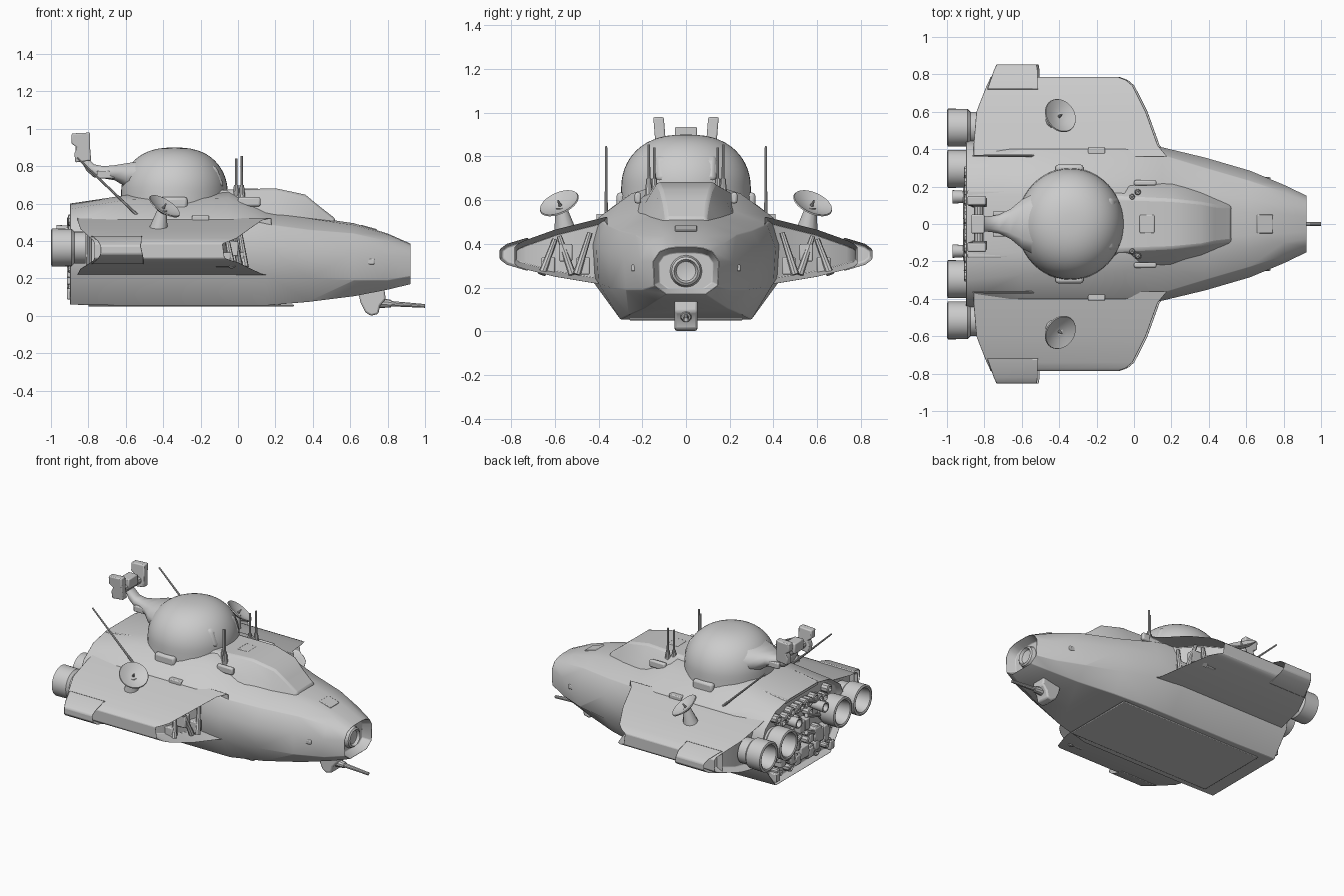
import bpy, bmesh, math, random
from mathutils import Vector, Matrix

if "Cube" in bpy.data.objects:
    bpy.data.objects.remove(bpy.data.objects["Cube"])

random.seed(4)


def finish(name, bm, mirror=False, bevel=0, angle=35):
    bmesh.ops.remove_doubles(bm, verts=bm.verts, dist=1e-5)
    bmesh.ops.recalc_face_normals(bm, faces=bm.faces)
    me = bpy.data.meshes.new(name)
    bm.to_mesh(me)
    bm.free()
    me.shade_smooth()
    me.set_sharp_from_angle(angle=math.radians(angle))
    ob = bpy.data.objects.new(name, me)
    bpy.context.collection.objects.link(ob)
    if bevel:
        b = ob.modifiers.new("bevel", 'BEVEL')
        b.width, b.segments, b.limit_method = bevel, 2, 'ANGLE'
        b.angle_limit = math.radians(35)
    if mirror:
        m = ob.modifiers.new("mirror", 'MIRROR')
        m.use_axis = (False, True, False)
    return ob


def loft(rings):
    bm = bmesh.new()
    vs = [[bm.verts.new(p) for p in r] for r in rings]
    n = len(vs[0])
    for a, b in zip(vs, vs[1:]):
        for i in range(n):
            j = (i + 1) % n
            bm.faces.new((a[i], a[j], b[j], b[i]))
    bm.faces.new(vs[0])
    bm.faces.new(vs[-1])
    bmesh.ops.recalc_face_normals(bm, faces=bm.faces)
    return bm


def sym(x, half):
    # closed ring from a half cross-section of (y, z)
    return [(x, y, z) for y, z in half] + [(x, -y, z) for y, z in reversed(half)]


def recess(bm, faces, thick, dx):
    # open up a group of faces with a rim and a sunken floor
    bmesh.ops.inset_region(bm, faces=faces, thickness=thick, use_even_offset=True)
    bmesh.ops.translate(bm, verts=list({v for f in faces for v in f.verts}), vec=(dx, 0, 0))


def lathe(name, prof, loc, axis, mirror=False, seg=32):
    # profile of (radius, height) turned about an axis
    bm = bmesh.new()
    rot = Vector((0, 0, 1)).rotation_difference(Vector(axis)).to_matrix()
    rows = []
    for r, h in prof:
        pts = [Vector((r * math.cos(2 * math.pi * i / seg), r * math.sin(2 * math.pi * i / seg), h)) for i in range(seg)]
        rows.append([bm.verts.new(rot @ p + Vector(loc)) for p in pts])
    for a, b in zip(rows, rows[1:]):
        for i in range(seg):
            j = (i + 1) % seg
            bm.faces.new((a[i], a[j], b[j], b[i]))
    bmesh.ops.dissolve_degenerate(bm, dist=1e-6, edges=bm.edges)
    return finish(name, bm, mirror)


def rod(name, a, b, r1, r2, mirror=False, seg=10):
    d = Vector(b) - Vector(a)
    return lathe(name, [(0, 0), (r1, 0), (r2, d.length), (0, d.length)], a, d, mirror, seg)


def box(name, loc, size, mirror=False, bevel=0.006, tilt=0):
    bm = bmesh.new()
    bmesh.ops.create_cube(bm, size=1, matrix=Matrix.Translation(loc) @ Matrix.Rotation(tilt, 4, 'Y') @ Matrix.Diagonal((*size, 1)))
    return finish(name, bm, mirror, bevel)


# main hull, tail to nose
hull = [
    (-.90, [(.30, .06), (.42, .22), (.45, .40), (.41, .49), (.30, .57), (.15, .60)]),
    (-.60, [(.30, .055), (.42, .22), (.44, .41), (.40, .52), (.27, .62), (.15, .645)]),
    (-.05, [(.30, .055), (.42, .22), (.43, .40), (.40, .52), (.25, .63), (.14, .665)]),
    (.15, [(.30, .055), (.40, .22), (.41, .38), (.37, .49), (.22, .55), (.12, .57)]),
    (.38, [(.26, .075), (.345, .20), (.355, .36), (.30, .46), (.17, .52), (.08, .53)]),
    (.62, [(.19, .105), (.275, .19), (.285, .34), (.23, .44), (.13, .485), (.06, .495)]),
    (.80, [(.135, .14), (.20, .19), (.21, .32), (.17, .40), (.10, .435), (.05, .44)]),
    (.925, [(.09, .17), (.145, .21), (.15, .32), (.12, .365), (.08, .38), (.04, .385)]),
]
bm = loft([sym(x, h) for x, h in hull])
bm.faces.ensure_lookup_table()
tail, nose = bm.faces[-2], bm.faces[-1]
recess(bm, [nose], .025, -.06)
recess(bm, [tail], .02, .04)
finish("hull", bm, bevel=.004, angle=45)

# nose sensor
lathe("nose_sensor", [(.075, 0), (.066, .03), (.055, .038), (.045, .02), (0, .01)], (.86, 0, .275), (1, 0, 0), seg=16)
box("nose_hatch", (.70, 0, .470), (.09, .10, .01), tilt=.27)

# cockpit hump
hump = [(-.12, [(.25, .55), (.23, .62), (.14, .672)]), (.20, [(.24, .50), (.185, .59), (.13, .682)]),
        (.36, [(.19, .47), (.15, .56), (.115, .648)]), (.43, [(.16, .46), (.13, .53), (.10, .59)]),
        (.52, [(.12, .44), (.105, .49), (.09, .52)])]
finish("cockpit", loft([sym(x, h) for x, h in hump]), bevel=.012, angle=45)


# wings with open intakes front and rear: y, front x, rear x, bottom z, top z
def wing(name, rows, rim, front_depth, rear_depth):
    bm = loft([[(xf, y, zb), (xf - .01, y, zt), (xr, y, zt), (xr, y, zb)] for y, xf, xr, zb, zt in rows])
    bm.faces.ensure_lookup_table()
    n = len(rows) - 1
    front = [bm.faces[i * 4] for i in range(n)]
    rear = [bm.faces[i * 4 + 2] for i in range(n)]
    recess(bm, front, rim, -front_depth)
    recess(bm, rear, rim, rear_depth)
    finish(name, bm, True, .008)


wing("wing", [(.36, .19, -.86, .215, .525), (.42, .14, -.86, .22, .51), (.60, .075, -.845, .25, .465),
              (.74, .005, -.79, .285, .415), (.77, -.03, -.775, .295, .40), (.785, -.07, -.77, .31, .385)], .025, .14, .05)
wing("wing_tip", [(.72, -.50, -.79, .275, .43), (.82, -.50, -.755, .305, .40), (.853, -.505, -.74, .33, .375)], .012, .1, .1)

# struts inside the intakes
for i, (y, x) in enumerate([(.47, .04), (.55, .01), (.63, -.03)]):
    s = .03 if i % 2 else -.03
    rod(f"intake_strut_{i}", (x, y - s, .26), (x - .03, y + s, .45 - i * .015), .018, .012, True, 8)
    box(f"intake_block_{i}", (x - .05, y, .33 + s), (.08, .06, .08), True)

# engines
for n, y in (("outer", .515), ("inner", .295)):
    lathe(f"{n}_engine", [(.085, .0), (.085, .06), (.10, .075), (.102, .18), (.09, .185), (.08, .18), (.068, .07), (.03, .06), (0, .09)],
          (-.815, y, .365), (-1, 0, 0), True)

# tail machinery
for i in range(34):
    y, z = random.uniform(.0, .31), random.uniform(.11, .53)
    if (y - .295) ** 2 + (z - .365) ** 2 < .0125:
        continue
    r = random.uniform(.018, .035)
    if i % 3:
        lathe(f"tail_pipe_{i}", [(r, 0), (r, .05), (r * .6, .055), (r * .5, .03), (0, .03)], (-.855, y, z), (-1, 0, 0), True, 10)
    else:
        box(f"tail_block_{i}", (-.885, y, z), (.06, r * 2, r * 2.6), True)
for i, z in enumerate((.18, .30, .42, .52)):
    rod(f"tail_duct_{i}", (-.90, .03, z), (-.90, .17, z - .05), .014, .014, True)
lathe("small_thruster", [(.03, 0), (.036, .1), (.026, .1), (.02, .04), (0, .04)], (-.87, .145, .45), (-1, 0, 0), True, 16)
box("tail_deck", (-.78, 0, .60), (.22, .36, .03), tilt=-.13)

# dome turret
arc = [(.285 * math.cos(t * math.pi / 28) ** .8, .66 + .24 * math.sin(t * math.pi / 28)) for t in range(14)]
dome = lathe("dome", [(.29, .53), (.288, .60)] + arc + [(0, .90)], (-.34, 0, 0), (0, 0, 1), seg=48)
dome.scale.y = 1.04
finish("dome_window", loft([[(-.16, y, .68), (-.072, y, .69), (-.115, y, .80), (-.20, y, .82)] for y in (-.14, .14)]), bevel=.02)
box("dome_foot", (-.345, .295, .60), (.15, .045, .07), True, .015)

# dome tail boom
boom = [(-.50, .18, .65, .83), (-.60, .13, .69, .815), (-.66, .08, .725, .805), (-.72, .05, .735, .80), (-.77, .042, .74, .81),
        (-.81, .04, .775, .85), (-.84, .035, .83, .88)]
finish("tail_boom", loft([sym(x, [(w * .6, a), (w, a * .7 + b * .3), (w, a * .3 + b * .7), (w * .6, b)]) for x, w, a, b in boom]), angle=60)
box("boom_bracket", (-.70, .055, .755), (.11, .025, .04), True)

# twin head at the end of the boom
rod("head_crossbar", (-.83, -.13, .87), (-.83, .13, .87), .025, .025)
box("head_block", (-.835, 0, .90), (.07, .10, .07))
head = [(-.89, .975), (-.79, .98), (-.79, .89), (-.785, .83), (-.87, .82), (-.875, .87), (-.86, .90), (-.89, .92)]
finish("head_prong", loft([[(x, y + (z - .86) * .08, z) for x, z in head] for y in (.092, .14)]), True, .007)

# long whip aerials
rod("whip_aerial", (-.53, .365, .53), (-.86, .365, .845), .008, .005, True)
box("whip_base", (-.56, .365, .525), (.07, .025, .03), True)

# dishes
axis = Vector((.5, .36, .79)).normalized()
c = Vector((-.40, .575, .575))
lathe("dish", [(0, -.02), (.05, -.010), (.095, .012), (.092, .018), (.05, .0), (0, -.008)], c, axis, True)
rod("dish_feed", c, c + axis * .03, .008, .004, True)
rod("dish_stand", (-.43, .55, .44), c - axis * .01, .055, .025, True, 12)

# twin masts behind the cockpit
for n, x, y, z in (("rear", -.01, .145, .84), ("front", .02, .17, .855)):
    rod(f"{n}_mast", (x, y, .60), (x, y, z), .008, .006, True)
    rod(f"{n}_mast_foot", (x, y, .60), (x, y, .70), .022, .012, True)

# deck and hull fittings
box("deck_vent", (.06, .22, .61), (.12, .03, .05), True, .01)
box("deck_hatch", (.07, 0, .674), (.08, .10, .014))
box("wing_root_block", (-.20, .385, .52), (.09, .05, .035), True)
box("keel_plate", (-.25, 0, .055), (1.1, .52, .010))
box("side_latch", (.70, .24, .29), (.06, .02, .03), True)

# chin gun
chin = [(.64, .14), (.655, .07), (.68, .02), (.71, .0), (.75, .01), (.76, .055), (.79, .09), (.78, .16)]
finish("chin_turret", loft([[(x, y, z) for x, z in chin] for y in (-.052, .052)]), bevel=.01)
rod("chin_barrel", (.74, 0, .07), (1.0, 0, .053), .016, .010)
rod("chin_barrel_sleeve", (.75, 0, .069), (.82, 0, .065), .028, .02)
